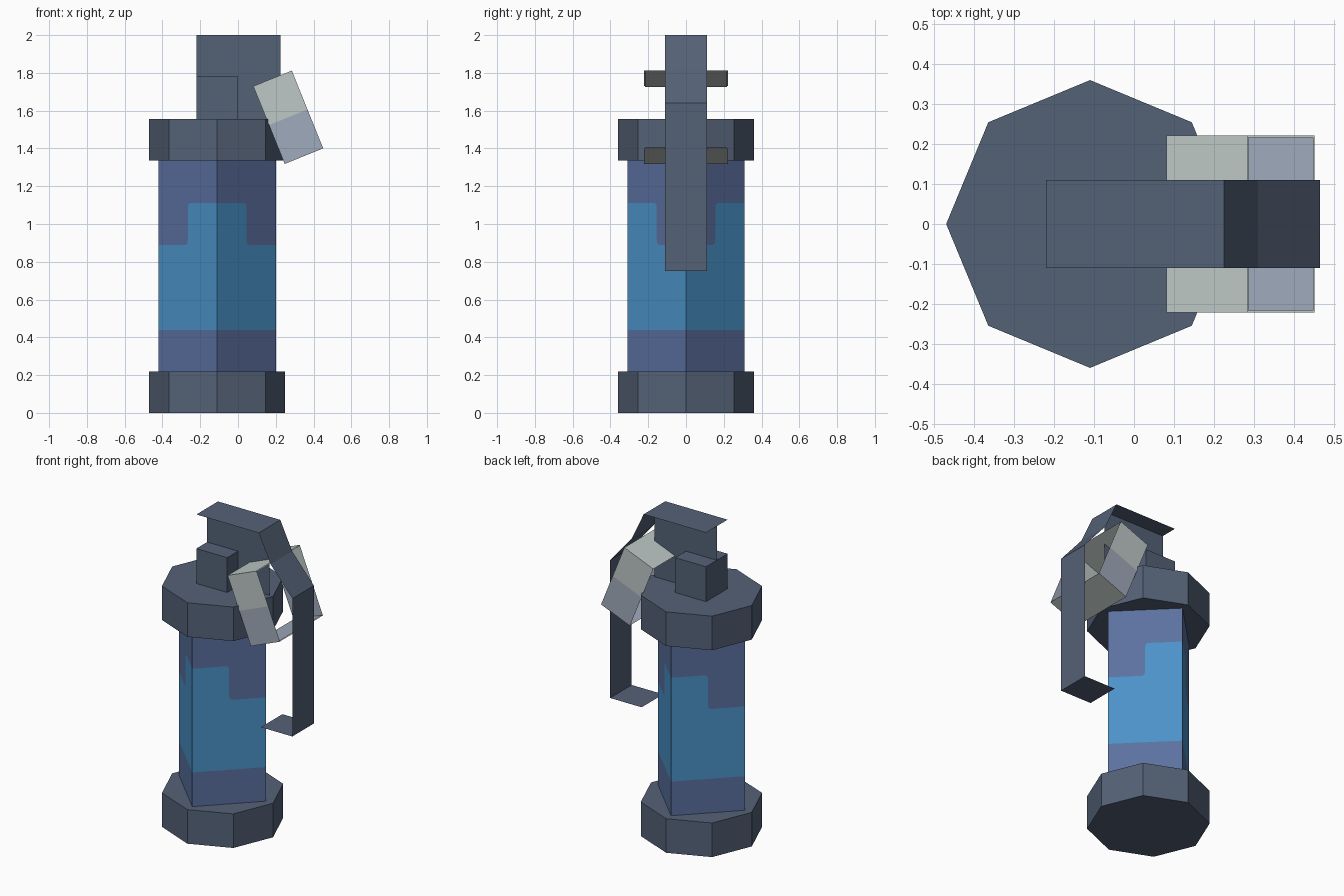
import bpy, bmesh, math
from mathutils import Vector

if "Cube" in bpy.data.objects:
    bpy.data.objects.remove(bpy.data.objects["Cube"])

AXIS_X = -0.11   # centre line of the canister


def material(name, rgb):
    def lin(c):
        c /= 255
        return c / 12.92 if c <= 0.04045 else ((c + 0.055) / 1.055) ** 2.4
    m = bpy.data.materials.new(name)
    m.diffuse_color = (*[lin(c) for c in rgb], 1)
    m.use_nodes = True
    m.node_tree.nodes["Principled BSDF"].inputs["Base Color"].default_value = m.diffuse_color
    return m


slate = material("slate metal", (84, 97, 118))
purple = material("dusty indigo", (91, 113, 160))
blue = material("band blue", (75, 146, 200))
pale = material("pale steel", (190, 200, 198))
steel = material("blue steel", (160, 171, 188))


def make(name, faces, mats):
    """faces: list of (points, material index)"""
    bm = bmesh.new()
    for pts, mi in faces:
        bm.faces.new([bm.verts.new(p) for p in pts]).material_index = mi
    bmesh.ops.remove_doubles(bm, verts=bm.verts, dist=0.0005)
    me = bpy.data.meshes.new(name)
    bm.to_mesh(me)
    bm.free()
    for m in mats:
        me.materials.append(m)
    ob = bpy.data.objects.new(name, me)
    bpy.context.collection.objects.link(ob)
    return ob


# Octagonal end caps
for name, z0, z1 in (("bottom_cap", 0, 0.22), ("top_cap", 1.335, 1.555)):
    bpy.ops.mesh.primitive_cylinder_add(vertices=8, radius=0.36, depth=z1 - z0,
                                        location=(AXIS_X, 0, (z0 + z1) / 2),
                                        rotation=(0, 0, math.radians(90)))
    bpy.context.object.name = name
    bpy.context.object.data.materials.append(slate)

# Four-sided body; u = 0 at the y corners, u = 1 at the x corners
Z0, Z1 = 0.22, 1.335
step = [(1, 0.89), (0.54, 0.89), (0.51, 0.897), (0.5, 0.92),
        (0.5, 1.085), (0.49, 1.105), (0.46, 1.11), (0, 1.11)]
panels = [([(0, Z0), (1, Z0), (1, 0.44), (0, 0.44)], 0),
          ([(0, 0.44), (1, 0.44)] + step, 1),
          (step[::-1] + [(1, Z1), (0, Z1)], 0)]
body = []
for sx in (-1, 1):
    for sy in (-1, 1):
        for pts, mi in panels:
            p = [(AXIS_X + sx * 0.31 * u, sy * 0.31 * (1 - u), z) for u, z in pts]
            body.append((p if sx * sy < 0 else p[::-1], mi))
make("body", body, [purple, blue])

# Fuse block on the top cap
bpy.ops.mesh.primitive_cube_add(size=1, location=(-0.11, 0, 1.665))
block = bpy.context.object
block.name = "fuse_block"
block.scale = (0.22, 0.22, 0.23)
block.data.materials.append(slate)

# Thin upright web carrying the lever
make("lever_web", [([(-0.22, 0, 1.55), (0.225, 0, 1.55), (0.225, 0, 2), (-0.22, 0, 2)], 0)],
     [slate])

# Safety lever: bent sheet strip
path = [(-0.22, 2), (0.225, 2), (0.31, 1.82), (0.465, 1.64), (0.465, 0.75), (0.24, 0.75)]
strip = []
for (xa, za), (xb, zb) in zip(path, path[1:]):
    strip.append(([(xa, -0.11, za), (xb, -0.11, zb), (xb, 0.11, zb), (xa, 0.11, za)], 0))
make("safety_lever", strip, [slate])

# Pull ring: tilted square band, pale upper half and blue lower half
t = math.radians(22)
A = Vector((math.cos(t), 0, math.sin(t)))
UP = Vector((-math.sin(t), 0, math.cos(t)))
C = Vector((0.266, 0, 1.565))


def band(r, inner):
    loop = [(-r, r), (r, r), (r, 0), (r, -r), (-r, -r), (-r, 0)]
    tones = [0, 0, 1, 1 if inner else 0, 1, 0]
    out = []
    for i, tone in enumerate(tones):
        (y0, h0), (y1, h1) = loop[i], loop[(i + 1) % 6]
        p = [C + A * a + UP * h + Vector((0, y, 0))
             for a, y, h in ((-0.11, y0, h0), (0.11, y0, h0), (0.11, y1, h1), (-0.11, y1, h1))]
        out.append((p[::-1] if inner else p, tone))
    return out


make("pull_ring", band(0.222, False) + band(0.217, True), [pale, steel])
